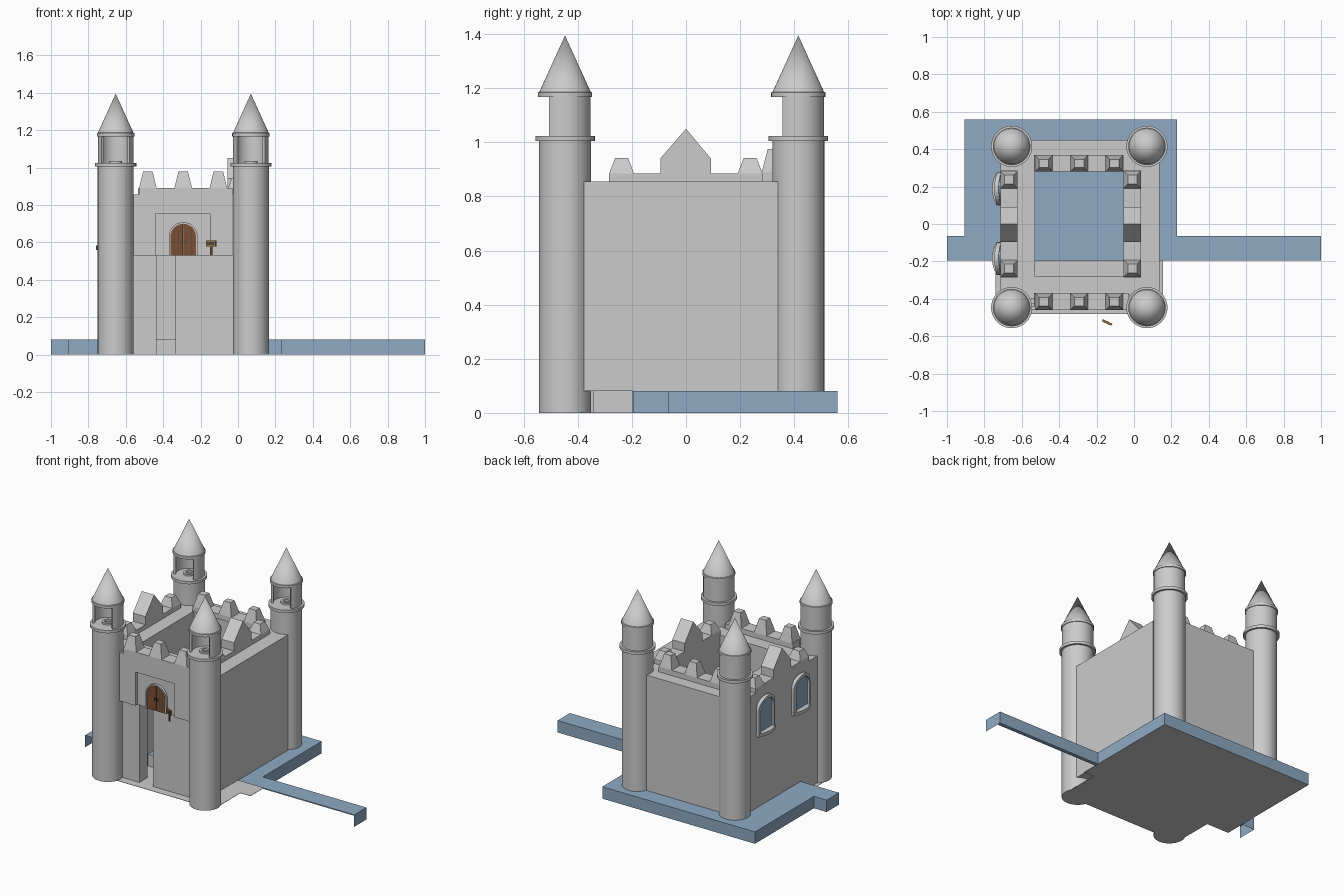
import bpy, bmesh
from math import sin, cos, pi, radians
from mathutils import Matrix

if "Cube" in bpy.data.objects:
    bpy.data.objects.remove(bpy.data.objects["Cube"])


def material(name, col):
    m = bpy.data.materials.new(name)
    m.diffuse_color = (*col, 1)
    m.use_nodes = True
    m.node_tree.nodes["Principled BSDF"].inputs["Base Color"].default_value = m.diffuse_color
    return m


BLUE = material("water_blue", (0.27, 0.40, 0.55))
BROWN = material("door_brown", (0.20, 0.08, 0.035))
DARK = material("dark_iron", (0.07, 0.06, 0.05))
WOOD = material("sign_wood", (0.32, 0.18, 0.05))


def finish(name, bm, mat=None, smooth=False, fix=True):
    if fix:
        bmesh.ops.recalc_face_normals(bm, faces=bm.faces)
    me = bpy.data.meshes.new(name)
    bm.to_mesh(me)
    bm.free()
    ob = bpy.data.objects.new(name, me)
    bpy.context.collection.objects.link(ob)
    if mat:
        me.materials.append(mat)
    if smooth:
        bpy.ops.object.select_all(action='DESELECT')
        ob.select_set(True)
        bpy.context.view_layer.objects.active = ob
        bpy.ops.object.shade_smooth_by_angle(angle=radians(35))
    return ob


def frustum(name, x, y, z, inset=0.0, mat=None):
    """Box from (min, max) ranges, its top optionally inset."""
    bm = bmesh.new()
    lo = [bm.verts.new((a, b, z[0])) for a, b in
          ((x[0], y[0]), (x[1], y[0]), (x[1], y[1]), (x[0], y[1]))]
    i = inset
    hi = [bm.verts.new((a, b, z[1])) for a, b in
          ((x[0]+i, y[0]+i), (x[1]-i, y[0]+i), (x[1]-i, y[1]-i), (x[0]+i, y[1]-i))]
    bm.faces.new(lo)
    bm.faces.new(hi)
    for k in range(4):
        n = (k + 1) % 4
        bm.faces.new((lo[k], lo[n], hi[n], hi[k]))
    return finish(name, bm, mat)


def prism(name, pts, axis, d0, d1, mat=None, bulge=None):
    """Extrude a (u, z) outline along x or y; bulge bows it outward."""
    bm = bmesh.new()

    def put(u, z, d):
        if bulge:
            d -= bulge[1] * max(0, 1 - ((u - bulge[0]) / 0.088) ** 2)
        return bm.verts.new((d, u, z) if axis == 'x' else (u, d, z))
    a = [put(u, z, d0) for u, z in pts]
    b = [put(u, z, d1) for u, z in pts]
    bm.faces.new(a)
    bm.faces.new(b)
    for k in range(len(a)):
        n = (k + 1) % len(a)
        bm.faces.new((a[k], a[n], b[n], b[k]))
    return finish(name, bm, mat)


def lathe(name, loc, prof, a0=0.0, a1=2*pi, closed=False, seg=40):
    """Revolve an (r, z) profile about a vertical axis, full turn or arc."""
    bm = bmesh.new()
    full = abs(a1 - a0 - 2*pi) < 1e-5
    rows = []
    for k in range(seg if full else seg + 1):
        t = a0 + (a1 - a0) * k / seg
        rows.append([bm.verts.new((loc[0]+r*cos(t), loc[1]+r*sin(t), z)) for r, z in prof])
    n = len(prof)
    for k in range(seg):
        p, q = rows[k], rows[(k + 1) % len(rows)]
        for j in range(n if closed else n - 1):
            m = (j + 1) % n
            bm.faces.new((p[j], q[j], q[m], p[m]))
    if not full:
        bm.faces.new(rows[0])
        bm.faces.new(rows[-1])
    bmesh.ops.remove_doubles(bm, verts=bm.verts, dist=1e-5)
    return finish(name, bm, None, True)


def arch(cx, hw, z0, ztop, n=14):
    zs = ztop - hw
    return [(cx - hw, z0), (cx + hw, z0)] + \
        [(cx + hw*cos(pi*k/n), zs + hw*sin(pi*k/n)) for k in range(n + 1)]


def arch_frame(cx, hw, w, z0, ztop):
    outer, inner = arch(cx, hw, z0, ztop)[1:], arch(cx, hw - w, z0, ztop - w)[1:]
    o = outer + [(cx - hw, z0)]
    i = inner + [(cx - hw + w, z0)]
    return o + i[::-1]


# Water: moat and river, open along the front and below
bm = bmesh.new()
F, S = -0.195, -0.065
outline = [(-1, F), (1, F), (1, S), (0.23, S), (0.23, 0.56), (-0.905, 0.56), (-0.905, S), (-1, S)]
top = [bm.verts.new((x, y, 0.08)) for x, y in outline]
low = [bm.verts.new((x, y, 0)) for x, y in outline]
bm.faces.new(top)
for k in range(1, 8):
    n = (k + 1) % 8
    bm.faces.new((low[k], low[n], top[n], top[k]))
finish("water", bm, BLUE, fix=False)

# Ground sheets
frustum("moat_bed", (-0.905, 0.23), (F, 0.56), (0, 0.002))
frustum("front_floor", (-0.74, 0.155), (-0.48, F), (0, 0.002))
frustum("courtyard_step", (-0.53, -0.055), (F - 0.004, F), (0, 0.08))

# Walls
frustum("left_wall", (-0.715, -0.53), (-0.4, 0.38), (0, 0.855))
frustum("right_wall", (-0.055, 0.135), (-0.38, 0.34), (0.08, 0.855))
frustum("back_wall", (-0.62, 0.04), (0.29, 0.45), (0.08, 0.855))

# Front wall: gate slot below, overhanging upper storey with door niche
frustum("gate_wall_left", (-0.6, -0.435), (-0.425, -0.34), (0, 0.53))
frustum("gate_wall_right", (-0.335, 0.02), (-0.425, -0.34), (0, 0.53))
frustum("front_ledge", (-0.6, 0.02), (-0.37, -0.28), (0.53, 0.855))
frustum("niche_back", (-0.535, -0.03), (-0.44, -0.37), (0.53, 0.89))
prism("front_upper_wall", [(-0.62, 0.53), (-0.44, 0.53), (-0.44, 0.755), (-0.15, 0.755),
                           (-0.15, 0.53), (0.03, 0.53), (0.03, 0.855), (-0.03, 0.855),
                           (-0.03, 0.89), (-0.53, 0.89), (-0.53, 0.855), (-0.62, 0.855)],
      'y', -0.46, -0.44)

# Front and back battlements
frustum("back_parapet", (-0.535, -0.055), (0.28, 0.368), (0.855, 0.89))
for cx in (-0.482, -0.293, -0.105):
    frustum("front_merlon", (cx-0.047, cx+0.047), (-0.46, -0.37), (0.89, 0.98), 0.022)
    frustum("back_merlon", (cx-0.047, cx+0.047), (0.28, 0.368), (0.89, 0.975), 0.022)

# Side battlements with central gables
for x0, x1 in ((-0.715, -0.622), (-0.055, 0.037)):
    frustum("side_parapet", (x0, x1), (-0.285, 0.285), (0.855, 0.885))
    for cy in (-0.238, 0.237):
        frustum("side_merlon", (x0, x1), (cy-0.046, cy+0.046), (0.885, 0.942), 0.022)
    prism("gable", [(-0.095, 0.88), (0.092, 0.88), (0.092, 0.94), (0, 1.05), (-0.095, 0.94)],
          'x', x0, x1)

# Corner towers with open lookouts facing front
gap = radians(52)
for x in (-0.654, 0.069):
    for y in (-0.447, 0.415):
        c = (x, y)
        lathe("tower_shaft", c, [(0, 0), (0.096, 0), (0.096, 1.01), (0, 1.01)])
        lathe("tower_ring", c, [(0, 1.005), (0.11, 1.005), (0.11, 1.024), (0, 1.024)])
        lathe("lookout_wall", c, [(0.095, 1.02), (0.095, 1.175), (0.08, 1.175), (0.08, 1.02)],
              -pi/2 + gap, 1.5*pi - gap, True)
        lathe("lookout_stand", c, [(0.035, 1.024), (0.035, 1.036), (0.02, 1.036), (0.02, 1.024)],
              closed=True, seg=24)
        lathe("tower_roof", c, [(0, 1.167), (0.1, 1.167), (0.1, 1.184), (0.095, 1.186), (0, 1.395)])

# Arched door with two leaves, frame and handles
DX = -0.293
prism("door_frame", arch_frame(DX, 0.077, 0.009, 0.53, 0.708), 'y', -0.457, -0.438)
half = [(DX, 0.53), (DX + 0.068, 0.53)] + \
    [(DX + 0.068*cos(pi/2*k/10), 0.631 + 0.068*sin(pi/2*k/10)) for k in range(10)] + [(DX, 0.699)]
for s in (1, -1):
    leaf = [(DX + s*(u - DX + 0.002*(u == DX)), z) for u, z in half]
    prism("door_leaf", leaf, 'y', -0.45, -0.438, BROWN)
    for k in (1, 2):
        xg = DX + s * 0.023 * k
        frustum("door_groove", (xg-0.001, xg+0.001), (-0.451, -0.44), (0.532, 0.675), 0, DARK)
    xh = DX + s * 0.01
    frustum("door_handle", (xh-0.003, xh+0.003), (-0.457, -0.45), (0.6, 0.618), 0, DARK)

# Bowed arched windows on the left wall
for cy in (0.188, -0.185):
    prism("window_frame", arch_frame(cy, 0.087, 0.018, 0.565, 0.815), 'x', -0.733, -0.71, bulge=(cy, 0.014))
    prism("window_glass", arch(cy, 0.071, 0.565, 0.799), 'x', -0.724, -0.712, BLUE)
    sill = [(cy - 0.088 + 0.011*k, 0.582) for k in range(17)]
    prism("window_sill", sill + [(u, 0.56) for u, _ in sill[::-1]], 'x', -0.734, -0.7,
          bulge=(cy, 0.025))

# Signpost, turned slightly
turn = Matrix.Translation((-0.143, -0.525, 0)) @ Matrix.Rotation(radians(-25), 4, 'Z')
for ob in (frustum("sign_post", (-0.005, 0.005), (-0.003, 0.005), (0.53, 0.59), 0, BROWN),
           frustum("sign_board", (-0.028, 0.028), (-0.007, 0.004), (0.578, 0.61), 0, WOOD),
           frustum("sign_panel", (-0.02, 0.02), (-0.0085, -0.006), (0.585, 0.603), 0, DARK)):
    ob.data.transform(turn)
